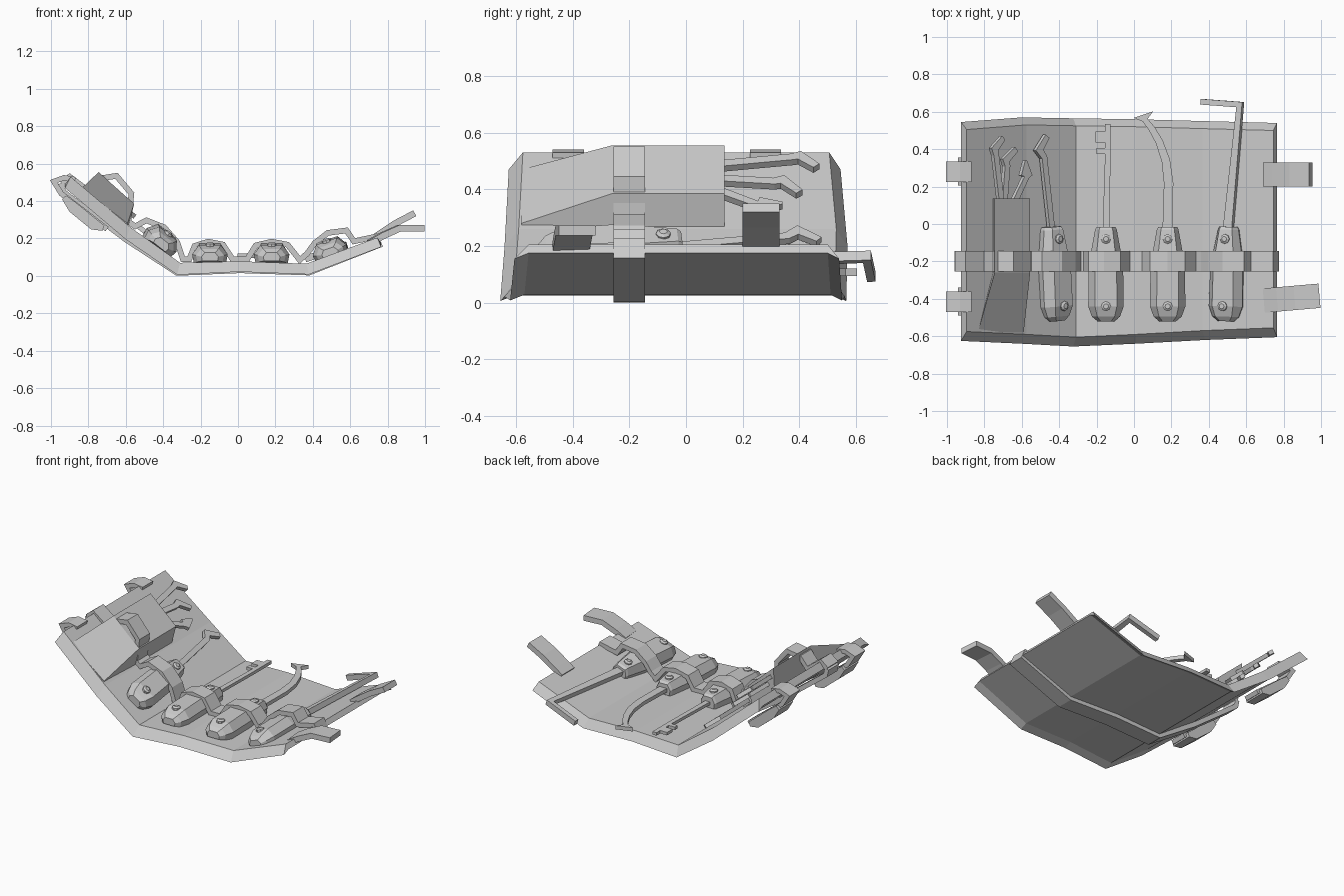
import bpy, bmesh, math
from mathutils import Matrix, Vector

if "Cube" in bpy.data.objects:
    bpy.data.objects.remove(bpy.data.objects["Cube"])


def loft(name, sections, M=Matrix()):
    bm = bmesh.new()
    rings = [[bm.verts.new(M @ Vector(p)) for p in s] for s in sections]
    n = len(rings[0])
    for a, b in zip(rings, rings[1:]):
        for i in range(n):
            j = (i + 1) % n
            bm.faces.new((a[i], a[j], b[j], b[i]))
    bm.faces.new(rings[0])
    bm.faces.new(rings[-1])
    bmesh.ops.recalc_face_normals(bm, faces=bm.faces)
    me = bpy.data.meshes.new(name)
    bm.to_mesh(me)
    bm.free()
    ob = bpy.data.objects.new(name, me)
    bpy.context.collection.objects.link(ob)
    return ob


def bar(name, path, width, z0, z1, M=Matrix()):
    """Rectangular bar along a flat path; width may be one value or one per point."""
    pts = [Vector(p) for p in path]
    ws = width if isinstance(width, list) else [width] * len(pts)
    secs = []
    for i, p in enumerate(pts):
        d0 = (p - pts[i - 1]).normalized() if i else None
        d1 = (pts[i + 1] - p).normalized() if i < len(pts) - 1 else None
        d0, d1 = d0 or d1, d1 or d0
        d = (d0 + d1).normalized()
        k = ws[i] / 2 / max(0.6, d.dot(d1))
        o = Vector((-d.y, d.x)) * k
        a, b = p + o, p - o
        secs.append([(a.x, a.y, z0), (b.x, b.y, z0), (b.x, b.y, z1), (a.x, a.y, z1)])
    return loft(name, secs, M)


def frame(x, z, tilt, yaw=0, y=0):
    return (Matrix.Translation((x, y, z)) @ Matrix.Rotation(math.radians(tilt), 4, 'Y')
            @ Matrix.Rotation(math.radians(yaw), 4, 'Z'))


# local xy -> world xz, local z -> world -y
SIDE = Matrix.Rotation(math.radians(90), 4, 'X')

# Folded leather sheet: x bottom, x top, z bottom, z top, y front, y back
sheet = [(-.925, -.895, .47, .53, -.625, .545), (-.60, -.575, .195, .26, -.64, .57),
         (-.325, -.31, .006, .07, -.655, .565), (.01, .01, .022, .078, -.64, .56),
         (.38, .365, .008, .065, -.62, .55), (.765, .745, .155, .205, -.605, .54)]
loft("leather_sheet", [[(xb, f, zb), (xt, f + .05, zt), (xt, b - .04, zt), (xb, b, zb),
                        (xb, b - .04, zb + .02), (xb, f + .05, zb + .02)]
                       for xb, xt, zb, zt, f, b in sheet])

# Centre strap running over the tools and round the underside
strap = [(-.945, .495), (-.90, .53), (-.80, .455), (-.745, .52), (-.65, .535), (-.57, .44), (-.585, .29),
         (-.55, .265), (-.49, .297), (-.395, .26), (-.325, .18), (-.295, .09),
         (-.26, .09), (-.232, .16), (-.16, .183), (-.08, .167), (-.03, .09),
         (.05, .09), (.095, .163), (.18, .183), (.265, .167), (.33, .085),
         (.37, .12), (.41, .175), (.48, .23), (.58, .243), (.62, .185), (.735, .21),
         (.755, .165), (.38, .018), (.01, .03), (-.325, .016), (-.60, .195), (-.935, .45), (-.945, .495)]
bar("centre_strap", strap, .03, .145, .255, SIDE)

# Tool handles: frame, then shared lofted shapes
frames = [frame(-.465, .17, 38, 5), frame(-.15, .065, 0), frame(.18, .065, 0), frame(.52, .095, -19, -2)]


def hexa(y, w, h, b=0):
    return [(-w, y, (h + b) / 2), (-.62 * w, y, h), (.62 * w, y, h),
            (w, y, (h + b) / 2), (.9 * w, y, b), (-.9 * w, y, b)]


def rivet(name, M, y, z):
    rings = [[(r * math.cos(i * math.pi / 4), y + r * math.sin(i * math.pi / 4), h)
              for i in range(8)] for r, h in ((.026, z - .02), (.026, z + .006), (.014, z + .014))]
    loft(name, rings, M)


for n, M in enumerate(frames):
    loft(f"handle_{n}", [hexa(-.015, .05, .08, .01), hexa(-.03, .058, .09), hexa(-.15, .08, .1),
                         hexa(-.24, .092, .108), hexa(-.44, .095, .1), hexa(-.495, .075, .08, .01),
                         hexa(-.52, .045, .06, .015)], M)
    rivet(f"front_rivet_{n}", M, -.44, .1)
    rivet(f"back_rivet_{n}", M, -.08, .095)

# Long picks, each in the frame of its handle
bar("hook_pick", [(0, -.03), (-.02, .36), (-.05, .40), (.01, .47)], [.035, .035, .04, .03], .02, .045, frames[0])
bar("notched_pick_shank", [(0, -.03), (.01, .36), (.01, .535)], [.035, .03, .03], .03, .05, frames[1])
for i, (y, d) in enumerate(((.375, .03), (.435, .06))):
    bar(f"notched_pick_tooth_{i}", [(-.02, y), (-.02, y + d)], .06 + .01 * i, .03, .05, frames[1])
bar("curved_pick", [(0, -.03), (.005, .22), (-.01, .34), (-.045, .44), (-.085, .51), (-.12, .555), (-.13, .585)],
    [.055, .05, .045, .04, .035, .03, .11], .03, .055, frames[2])
bar("tension_wrench", [(0, -.03), (.045, .64), (-.175, .648)], [.05, .03, .03], .03, .065, frames[3])

# Side pouch: a wedge rising to a box, set on the left panel
box = [(-.59, .25), (-.555, .385), (-.745, .555), (-.755, .37)]
low = [(-.60, .25), (-.59, .28), (-.835, .47), (-.84, .44)]
loft("pouch", [[(x, y, z) for x, z in s] for s, y in ((low, -.58), (box, -.26), (box, .135))])

# Small picks standing out of the pouch
small = frame(-.70, .43, 38)
bar("small_hook_pick", [(-.04, .1), (-.08, .37), (-.09, .40), (-.03, .46)], [.035, .035, .04, .03], .02, .045, small)
bar("small_bent_pick", [(.0, .1), (.02, .31), (.01, .34), (.08, .40)], [.035, .035, .04, .03], -.01, .015, small)
bar("small_arrow_pick", [(.06, .1), (.15, .25), (.15, .26), (.145, .34)], [.035, .03, .075, .012], -.01, .015, small)

# Closing tongues on the right edge
bar("front_tongue", [(.70, .175), (.77, .215), (.86, .255), (.99, .255)], .035, -.065, .065,
    Matrix.Translation((0, -.41, 0)) @ Matrix.Rotation(math.radians(5), 4, 'Z')
    @ Matrix.Translation((0, -.06, 0)) @ SIDE)
bar("back_tongue", [(.70, .185), (.75, .22), (.84, .28), (.945, .335)], .035, -.33, -.2, SIDE)

# Left edge tabs with buckles on the outer side
for n, y in enumerate((-.415, .28)):
    M = Matrix.Translation((0, y, 0)) @ SIDE
    bar(f"edge_tab_{n}", [(-.87, .515), (-.93, .525), (-.985, .505), (-.945, .44), (-.70, .25)],
        .028, -.055, .055, M)
    bar(f"buckle_{n}", [(-.93, .42), (-.88, .365), (-.77, .275), (-.72, .255)],
        [.03, .06, .06, .03], -.075, .075, M)
